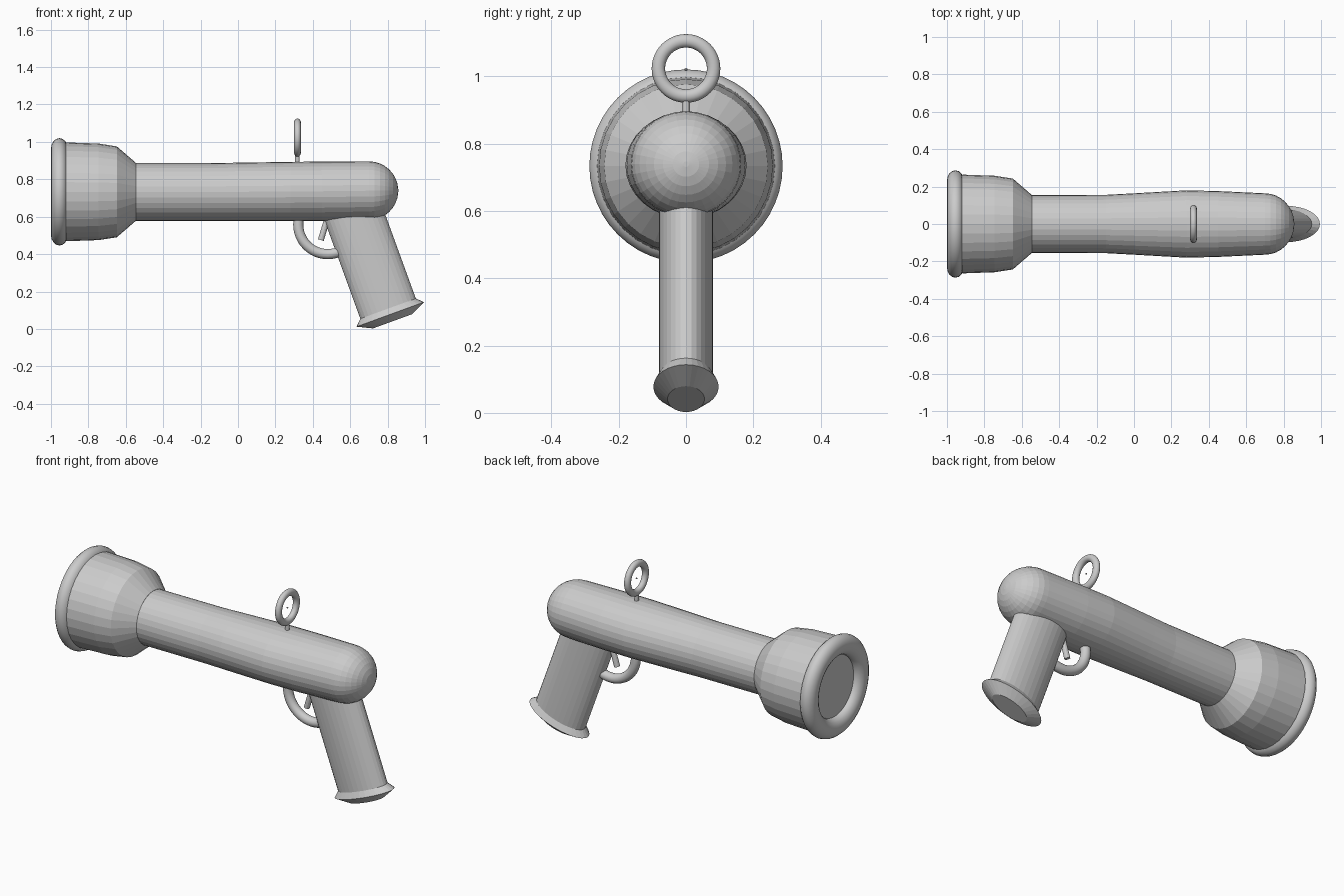
import bpy, bmesh, math
from mathutils import Vector

if "Cube" in bpy.data.objects:
    bpy.data.objects.remove(bpy.data.objects["Cube"])

grey = bpy.data.materials.new("plain grey")
grey.diffuse_color = (0.6, 0.6, 0.6, 1)
grey.use_nodes = True
grey.node_tree.nodes["Principled BSDF"].inputs["Base Color"].default_value = grey.diffuse_color

X, Y, Z = Vector((1, 0, 0)), Vector((0, 1, 0)), Vector((0, 0, 1))


def finish(name, bm, smooth_angle=None):
    bmesh.ops.recalc_face_normals(bm, faces=bm.faces)
    mesh = bpy.data.meshes.new(name)
    bm.to_mesh(mesh)
    bm.free()
    mesh.materials.append(grey)
    ob = bpy.data.objects.new(name, mesh)
    bpy.context.collection.objects.link(ob)
    if smooth_angle:
        bpy.ops.object.select_all(action='DESELECT')
        ob.select_set(True)
        bpy.context.view_layer.objects.active = ob
        bpy.ops.object.shade_smooth_by_angle(angle=math.radians(smooth_angle))
    return ob


def loft(name, rings, u, v, n=32):
    """Skin elliptical rings (centre, radius along u, radius along v), capped."""
    bm = bmesh.new()
    loops = []
    for c, a, b in rings:
        loops.append([bm.verts.new(Vector(c) + u * a * math.cos(t) + v * b * math.sin(t))
                      for t in (2 * math.pi * i / n for i in range(n))])
    for l0, l1 in zip(loops, loops[1:]):
        for i in range(n):
            j = (i + 1) % n
            bm.faces.new((l0[i], l0[j], l1[j], l1[i]))
    bm.faces.new(loops[0])
    bm.faces.new(loops[-1])
    return finish(name, bm)


def torus(name, centre, u, v, major, radial, axial, n=48, m=16):
    """Ring lying in the u-v plane with an elliptical tube."""
    bm = bmesh.new()
    w = u.cross(v)
    grid = []
    for i in range(n):
        t = 2 * math.pi * i / n
        d = u * math.cos(t) + v * math.sin(t)
        grid.append([bm.verts.new(Vector(centre) + d * (major + radial * math.cos(s)) + w * axial * math.sin(s))
                     for s in (2 * math.pi * k / m for k in range(m))])
    for i in range(n):
        for k in range(m):
            i2, k2 = (i + 1) % n, (k + 1) % m
            bm.faces.new((grid[i][k], grid[i2][k], grid[i2][k2], grid[i][k2]))
    return finish(name, bm, 60)


# Barrel with a rounded back end
barrel = [((-0.57, 0, 0.732), 0.154, 0.154), ((-0.15, 0, 0.732), 0.154, 0.156),
          ((0.0, 0, 0.733), 0.156, 0.164), ((0.28, 0, 0.735), 0.158, 0.180),
          ((0.45, 0, 0.736), 0.159, 0.176)]
for k in range(9):
    a = math.radians(k * 87 / 8)
    barrel.append(((0.70 + 0.157 * math.sin(a), 0, 0.739), 0.157 * math.cos(a), 0.164 * math.cos(a)))
loft("barrel", barrel, Z, Y)

# Flared head, front rim and lens
bell = [(-0.545, 0.154), (-0.648, 0.243), (-0.745, 0.258), (-0.915, 0.264), (-0.955, 0.25)]
loft("flared_head", [((x, 0, 0.733), r, r) for x, r in bell], Z, Y)
torus("front_rim", (-0.955, 0, 0.733), Y, Z, 0.231, 0.056, 0.045)

# Tilted oval grip with a flanged foot
tilt = math.radians(20)
axis = Vector((-math.sin(tilt), 0, math.cos(tilt)))
across = Vector((math.cos(tilt), 0, math.sin(tilt)))
foot = Vector((0.827, 0, 0.041))
loft("grip", [(foot + axis * 0.03, 0.158, 0.08), (foot + axis * 0.68, 0.158, 0.08)], across, Y)
loft("grip_foot", [(foot, 0.112, 0.055), (foot + axis * 0.039, 0.192, 0.097),
                   (foot + axis * 0.072, 0.158, 0.08)], across, Y)

# Trigger guard and trigger
torus("trigger_guard", (0.48, 0, 0.558), X, Z, 0.158, 0.027, 0.027)
lean = Vector((0.3, 0, 1)).normalized()
side = Vector((1, 0, -0.3)).normalized()
tip = Vector((0.443, 0, 0.475))
loft("trigger", [(tip, 0.016, 0.016), (tip + lean * 0.16, 0.016, 0.016)], side, Y, 12)

# Ring sight on its post, with a tiny centre bead
torus("sight_ring", (0.318, 0, 1.023), Y, Z, 0.082, 0.02, 0.018)
loft("sight_post", [((0.318, 0, 0.87), 0.012, 0.012), ((0.318, 0, 0.935), 0.012, 0.012)], X, Y, 12)
bm = bmesh.new()
bmesh.ops.create_icosphere(bm, subdivisions=1, radius=0.005)
bmesh.ops.translate(bm, verts=bm.verts, vec=(0.318, 0, 1.02))
finish("sight_bead", bm)
